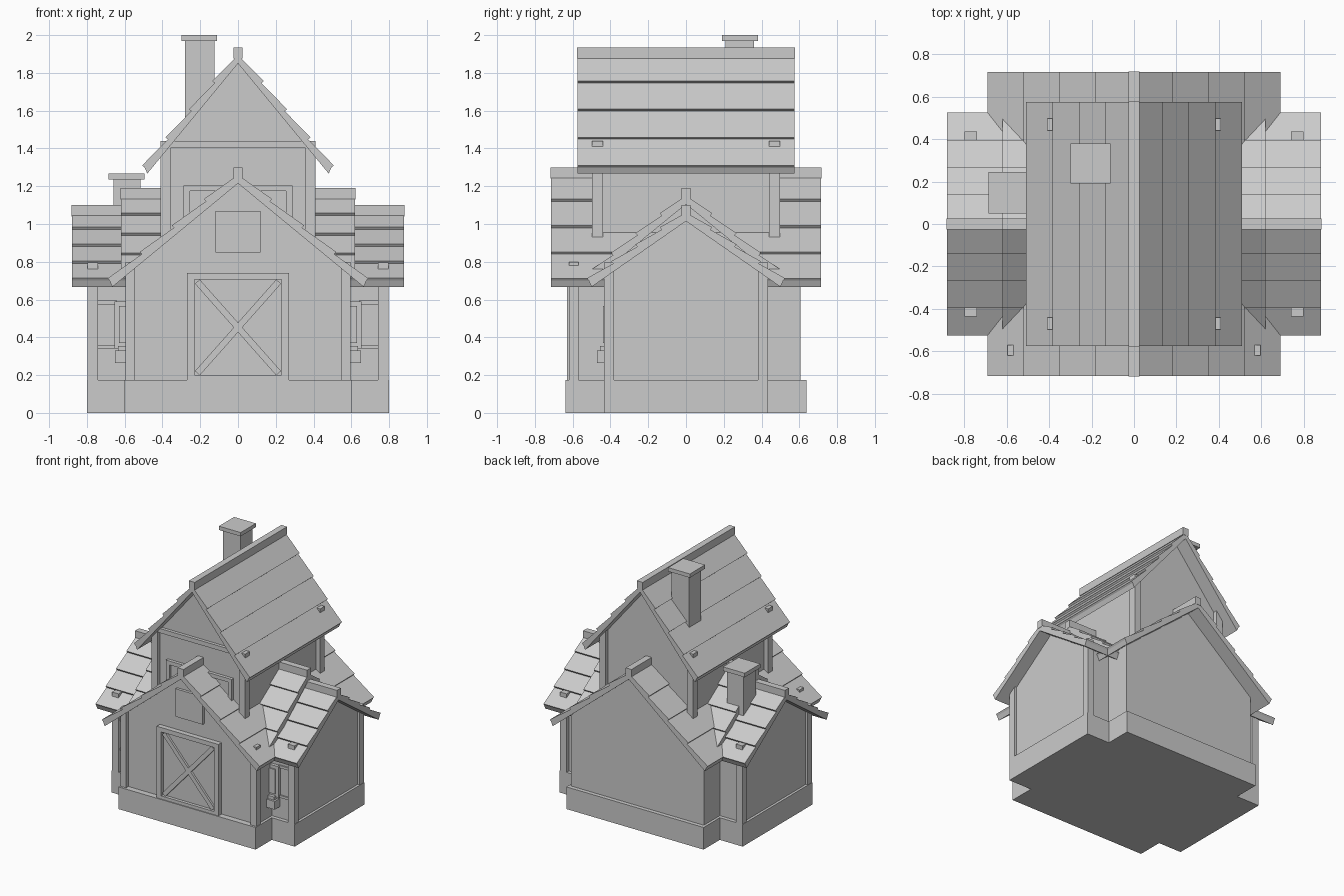
import bpy, bmesh
from mathutils import Vector

if "Cube" in bpy.data.objects:
    bpy.data.objects.remove(bpy.data.objects["Cube"])


def prism(name, profile, axis, a, b):
    """Extrude a 2D outline along an axis from a to b."""
    place = {'x': lambda u, v, w: (w, u, v),
             'y': lambda u, v, w: (u, w, v),
             'z': lambda u, v, w: (u, v, w)}[axis]
    bm = bmesh.new()
    lo = [bm.verts.new(place(u, v, a)) for u, v in profile]
    hi = [bm.verts.new(place(u, v, b)) for u, v in profile]
    bm.faces.new(lo)
    bm.faces.new(hi)
    n = len(profile)
    for i in range(n):
        j = (i + 1) % n
        bm.faces.new((lo[i], lo[j], hi[j], hi[i]))
    bmesh.ops.recalc_face_normals(bm, faces=bm.faces)
    mesh = bpy.data.meshes.new(name)
    bm.to_mesh(mesh)
    bm.free()
    ob = bpy.data.objects.new(name, mesh)
    bpy.context.collection.objects.link(ob)
    return ob


def box(name, x0, x1, y0, y1, z0, z1):
    return prism(name, [(x0, y0), (x1, y0), (x1, y1), (x0, y1)], 'z', z0, z1)


def bar(name, p, q, width, y0, y1):
    """Flat diagonal bar in the xz plane."""
    p, q = Vector(p), Vector(q)
    d = (q - p).normalized() * width / 2
    n = Vector((-d.y, d.x))
    prism(name, [p + n, q + n, q - n, p - n], 'y', y0, y1)


def house(name, axis, half, z0, eave, ridge, a, b):
    """Walls with a gable at each end."""
    prism(name, [(-half, z0), (half, z0), (half, eave), (0, ridge), (-half, eave)], axis, a, b)


def roof(name, axis, ridge, half, eave, a, b, courses, thick=0.045, step=0.016, cap=0.04):
    """Gable roof: slab, overlapping board courses and ridge cap."""
    prism(name + "_slab", [(0, ridge), (half, eave), (half - 0.015, eave - thick + 0.012),
                           (0, ridge - thick), (-half + 0.015, eave - thick + 0.012),
                           (-half, eave)], axis, a, b)
    slope = (ridge - eave) / half
    length = (1 + slope * slope) ** 0.5
    nu, nz = slope / length * step, step / length
    for s in (-1, 1):
        for i in range(courses):
            u0, u1 = half * (i + 0.12) / courses, half * (i + 1) / courses
            u0 = half * i / courses
            z_a, z_b = ridge - slope * u0, ridge - slope * u1
            prism(name + "_course", [(s * u0, z_a), (s * (u1 + nu), z_b + nz),
                                     (s * u1, z_b), (s * u0, z_a - 0.01)], axis, a, b)
    prism(name + "_ridge_cap", [(-0.025, ridge - 0.02), (0.025, ridge - 0.02),
                                (0.025, ridge + cap), (-0.025, ridge + cap)],
          axis, a - 0.002, b + 0.002)


# Cross-shaped foundation
X, x, Y, y = 0.8, 0.6, 0.637, 0.435
prism("foundation", [(-x, -Y), (x, -Y), (x, -y), (X, -y), (X, y), (x, y),
                     (x, Y), (-x, Y), (-x, y), (-X, y), (-X, -y), (-x, -y)], 'z', 0, 0.175)

# Main hall, side wings and upper storey
house("main_walls", 'y', 0.58, 0.17, 0.76, 1.235, -0.59, 0.605)
house("wing_walls", 'x', 0.405, 0.17, 0.755, 1.04, -0.78, 0.78)
house("upper_walls", 'y', 0.375, 0.85, 1.42, 1.87, -0.465, 0.465)

# Roofs
roof("main_roof", 'y', 1.26, 0.68, 0.70, -0.715, 0.715, 4)
roof("upper_roof", 'y', 1.895, 0.495, 1.30, -0.575, 0.575, 4)
for side, s in (("left", -1), ("right", 1)):
    a, b = sorted((s * 0.32, s * 0.62))
    roof(side + "_inner_wing_roof", 'x', 1.15, 0.515, 0.73, a, b, 4)
    a, b = sorted((s * 0.55, s * 0.88))
    roof(side + "_outer_wing_roof", 'x', 1.06, 0.515, 0.70, a, b, 4)

# Corner posts, poking slightly through the roofs
for s in (-1, 1):
    def post(name, x0, x1, y0, y1, z0, z1):
        box(name, *sorted((s * x0, s * x1)), y0, y1, z0, z1)
    post("main_post", 0.545, 0.595, -0.62, -0.57, 0.17, 0.80)
    for y0, y1 in ((-0.435, -0.38), (0.38, 0.435)):
        post("wing_post", 0.74, 0.797, y0, y1, 0.17, 0.795)
    for y0, y1 in ((-0.497, -0.44), (0.44, 0.497)):
        post("upper_post", 0.355, 0.41, y0, y1, 0.85, 1.44)
    # Windows on the front of each wing, with a flower box below
    post("wing_window_frame", 0.56, 0.655, -0.43, -0.40, 0.34, 0.59)
    post("wing_window_pane", 0.56, 0.63, -0.44, -0.40, 0.37, 0.565)
    post("wing_window_box", 0.56, 0.65, -0.47, -0.40, 0.265, 0.33)
    post("wing_window_sill", 0.56, 0.635, -0.455, -0.40, 0.33, 0.355)
    for z in (0.34, 0.575):
        post("wing_rail", 0.64, 0.75, -0.415, -0.40, z, z + 0.02)

# Barn door with cross brace
for s in (-1, 1):
    box("door_jamb", *sorted((s * 0.23, s * 0.27)), -0.63, -0.58, 0.17, 0.74)
    bar("door_brace", (-0.215 * s, 0.21), (0.215 * s, 0.695), 0.034, -0.622, -0.59)
box("door_lintel", -0.23, 0.23, -0.63, -0.58, 0.705, 0.74)
box("door_sill", -0.23, 0.23, -0.63, -0.58, 0.17, 0.20)
box("door_panel", -0.23, 0.23, -0.605, -0.58, 0.20, 0.705)

# Loft hatch in the front gable
box("loft_hatch", -0.12, 0.12, -0.612, -0.58, 0.85, 1.07)

# Upper storey front beam and window
box("upper_beam", -0.36, 0.36, -0.49, -0.45, 1.405, 1.44)
for s in (-1, 1):
    box("upper_window_side", *sorted((s * 0.255, s * 0.288)), -0.49, -0.46, 0.95, 1.205)
box("upper_window_head", -0.255, 0.255, -0.49, -0.46, 1.175, 1.205)
box("upper_window_pane", -0.255, 0.255, -0.475, -0.46, 0.95, 1.175)

# Chimneys
box("tall_chimney", -0.28, -0.125, 0.21, 0.36, 1.5, 1.97)
box("tall_chimney_cap", -0.30, -0.11, 0.19, 0.38, 1.97, 2.0)
box("short_chimney", -0.66, -0.515, 0.07, 0.225, 0.85, 1.235)
box("short_chimney_cap", -0.685, -0.495, 0.05, 0.245, 1.235, 1.267)
